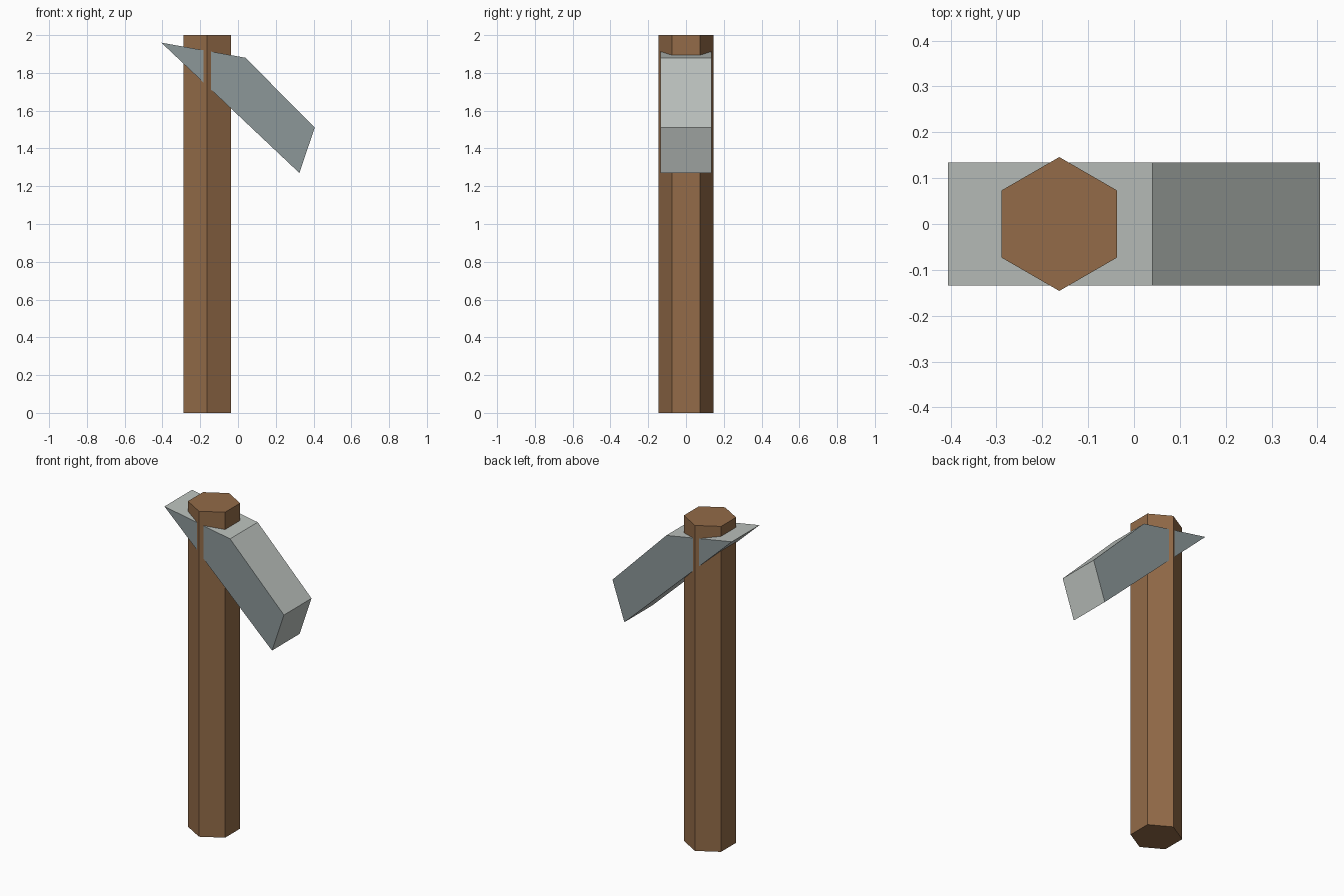
import bpy, bmesh, math

cube = bpy.data.objects.get("Cube")
if cube:
    bpy.data.objects.remove(cube, do_unlink=True)


def material(name, *rgb):
    """Flat material from 0-255 screen values, converted to linear."""
    color = [((c / 255 + 0.055) / 1.055) ** 2.4 for c in rgb] + [1]
    mat = bpy.data.materials.new(name)
    mat.use_nodes = True
    mat.diffuse_color = color
    mat.node_tree.nodes["Principled BSDF"].inputs["Base Color"].default_value = color
    return mat


def prism(name, outline, sweep, mats):
    """Sweep a closed outline into a solid."""
    bm = bmesh.new()
    face = bm.faces.new([bm.verts.new(p) for p in outline])
    swept = bmesh.ops.extrude_face_region(bm, geom=[face])["geom"]
    verts = [v for v in swept if isinstance(v, bmesh.types.BMVert)]
    bmesh.ops.translate(bm, verts=verts, vec=sweep)
    bmesh.ops.recalc_face_normals(bm, faces=bm.faces)
    mesh = bpy.data.meshes.new(name)
    bm.to_mesh(mesh)
    bm.free()
    for mat in mats:
        mesh.materials.append(mat)
    obj = bpy.data.objects.new(name, mesh)
    bpy.context.collection.objects.link(obj)
    return obj


wood = material("brown wood", 147, 107, 72)
steel_edge = material("light steel", 187, 193, 189)
steel_side = material("blue grey steel", 140, 151, 153)

# Hexagonal handle, corners pointing front and back
radius, center_x = 0.146, -0.163
hexagon = [(center_x + radius * math.sin(i * math.pi / 3),
            radius * math.cos(i * math.pi / 3), 0) for i in range(6)]
prism("handle", hexagon, (0, 0, 2), [wood])

# Bent head running through the handle, pointed on one end
half_width = 0.134
profile = [(-0.406, 1.96), (0.04, 1.88), (0.406, 1.51), (0.325, 1.27)]
head = prism("head", [(x, -half_width, z) for x, z in profile],
             (0, 2 * half_width, 0), [steel_edge, steel_side])

# Flat cheeks get the darker steel
for poly in head.data.polygons:
    poly.material_index = int(abs(poly.normal.y) > 0.9)
